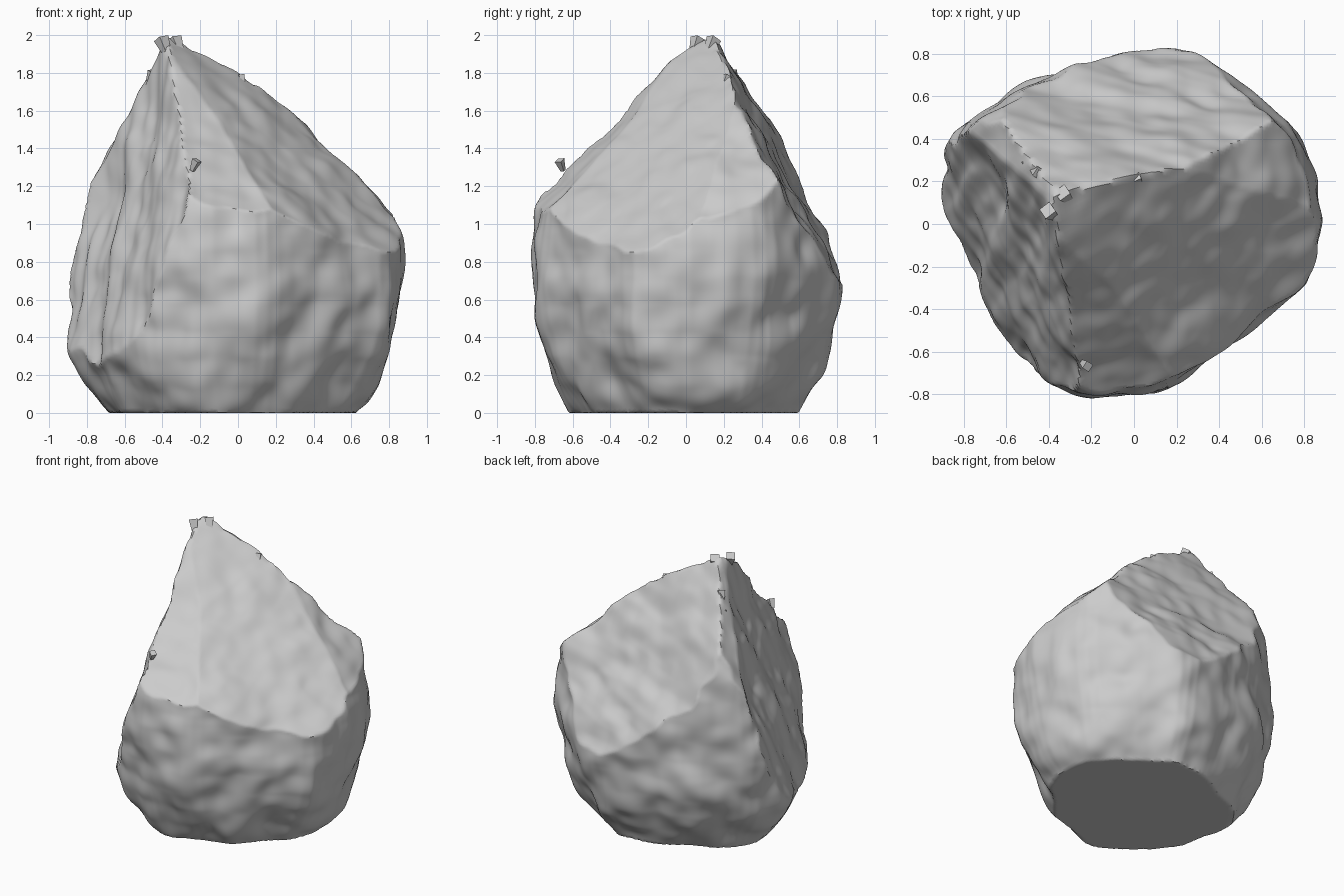
import bpy, bmesh, math, random
from mathutils import Vector, Euler, noise

if "Cube" in bpy.data.objects:
    bpy.data.objects.remove(bpy.data.objects["Cube"])
random.seed(4)

stone = bpy.data.materials.new("stone_grey")
stone.use_nodes = True
GREY = (0.6, 0.6, 0.6, 1)
stone.diffuse_color = GREY
stone.node_tree.nodes["Principled BSDF"].inputs["Base Color"].default_value = GREY

CENTRE = Vector((0, 0, 0.75))

# Plan outline of the boulder, as (angle, radius) pairs
OUTLINE = sorted((math.atan2(y, x), math.hypot(x, y)) for x, y in [
    (-.95, .12), (-.85, .43), (-.5, .66), (-.2, .77), (.2, .83), (.5, .64), (.76, .42),
    (.84, .2), (.88, -.05), (.81, -.28), (.5, -.53), (.16, -.78), (-.2, -.81),
    (-.52, -.7), (-.84, -.33)])

# Broken faces: normal, distance, grain direction, grain depth
STEEP = Vector((-.15, -.43, -1.1))
CUTS = [
    (Vector((.57, -.43, .70)), 1.168, STEEP, 0.0),
    (Vector((.49, -.43, .756)), 1.262, STEEP, 0.0),
    (Vector((.70, 0, .70)), 1.31, STEEP, 0.0),
    (Vector((.2, -.67, .70)), 1.275, STEEP, 0.0),
    (Vector((.098, .865, .49)), 1.068, Vector((.9, -.25, .27)), .025),
    (Vector((-.883, -.383, .27)), .84, STEEP, .035),
    (Vector((-.87, .1, .48)), 1.295, STEEP, .03),
]


def chord_radius(angle):
    """Radius of the straight-sided outline at an angle."""
    for i, (b, rb) in enumerate(OUTLINE):
        a, ra = OUTLINE[i - 1]
        span = (b - a) % math.tau
        part = (angle - a) % math.tau
        if part <= span:
            return math.sin(span) / (math.sin(span - part) / ra + math.sin(part) / rb)


def plan_radius(angle):
    """Outline radius with its corners rounded off."""
    return sum(chord_radius(angle + k * .08) for k in (-1, 0, 1)) / 3


def grain(p, axis):
    """Noise stretched along an axis, giving split layers."""
    axis = axis.normalized()
    q = p - axis * p.dot(axis) * 0.75
    return noise.noise(q * 4.5) + 0.4 * noise.noise(q * 11)


def reach(u):
    """Distance from the centre to the surface along direction u."""
    flat = math.hypot(u.x, u.y) / plan_radius(math.atan2(u.y, u.x))
    height = 1.05 if u.z < 0 else 1.52
    body = (flat ** 2.1 + (abs(u.z) / height) ** 2.1) ** (-1 / 2.1)
    p = CENTRE + u * body
    body += .045 * noise.noise(p * 3.2) + .02 * noise.noise(p * 7)
    best = body
    for normal, dist, axis, depth in CUTS:
        facing = normal.dot(u)
        if facing > 0.05:
            r = (dist - normal.dot(CENTRE)) / facing
            if r < 2.5:
                p = CENTRE + u * r
                bump = .03 * noise.noise(p * 3) + .012 * noise.noise(p * 8)
                r += (bump + depth * grain(p, axis)) / max(facing, .4)
            best = min(best, r)
    # Flat underside
    if u.z < 0:
        best = min(best, CENTRE.z / -u.z)
    return best


def finish(name, bm, smooth):
    mesh = bpy.data.meshes.new(name)
    bm.to_mesh(mesh)
    bm.free()
    mesh.materials.append(stone)
    obj = bpy.data.objects.new(name, mesh)
    bpy.context.collection.objects.link(obj)
    if smooth:
        bpy.ops.object.select_all(action='DESELECT')
        obj.select_set(True)
        bpy.context.view_layer.objects.active = obj
        bpy.ops.object.shade_smooth_by_angle(angle=math.radians(40))


# Boulder
bm = bmesh.new()
bmesh.ops.create_icosphere(bm, subdivisions=7, radius=1)
for v in bm.verts:
    u = v.co.normalized()
    v.co = CENTRE + u * reach(u)
finish("boulder", bm, True)

# Small splinters along the broken ridges
bm = bmesh.new()
for x, y, z, size in [(-.39, .05, 1.94, .06), (-.32, .13, 1.94, .06), (-.46, .25, 1.77, .05),
                      (-.51, .28, 1.68, .03), (.02, .21, 1.76, .035), (-.23, -.66, 1.31, .04)]:
    made = bmesh.ops.create_cone(bm, segments=4, radius1=size * .35, radius2=size * .7,
                                 depth=size * 1.6, cap_ends=True)["verts"]
    turn = Euler([random.uniform(-.5, .5) for _ in range(3)]).to_matrix()
    for v in made:
        v.co = turn @ v.co + Vector((x, y, z))
finish("ridge_splinters", bm, False)
